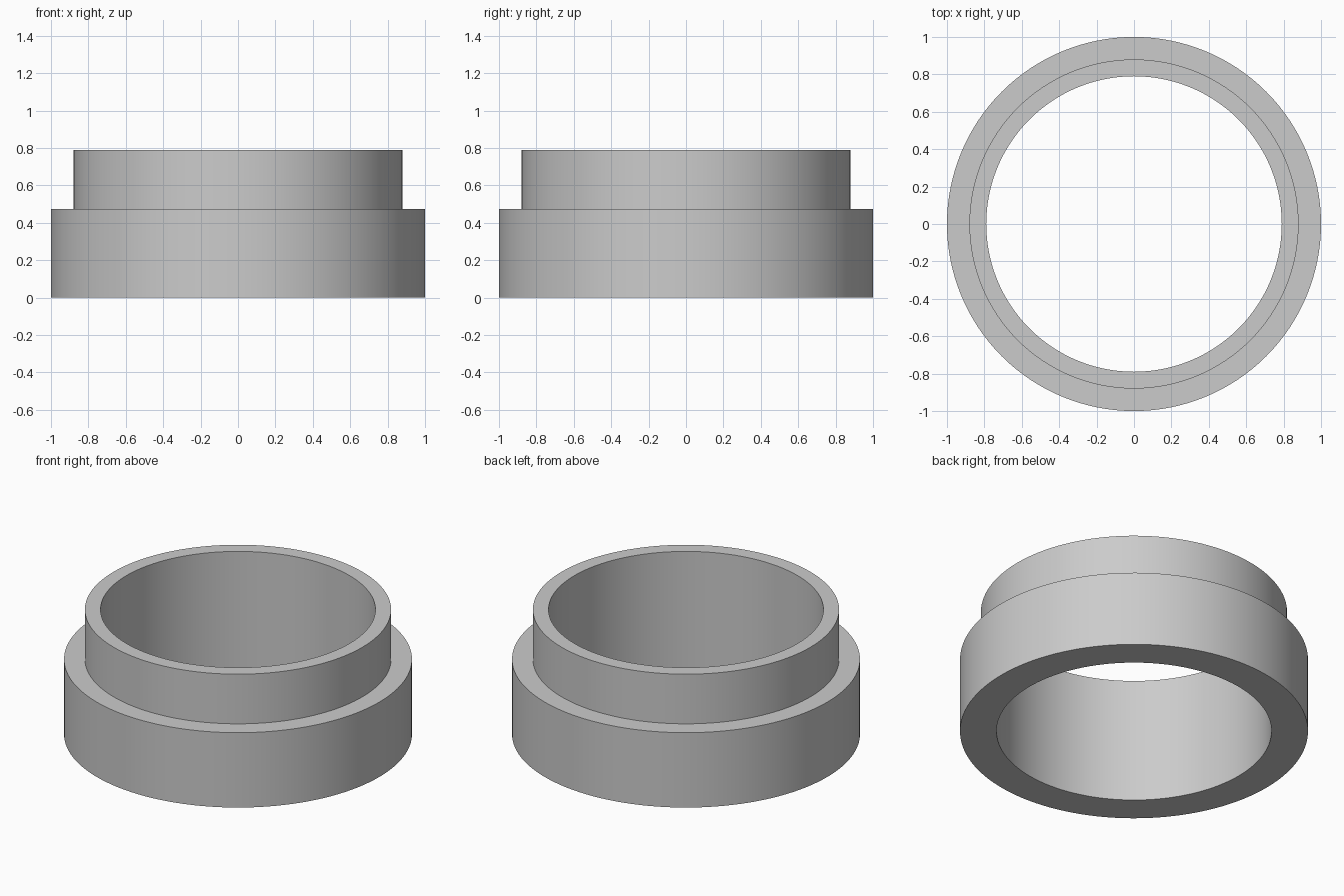
import bpy
import bmesh
import math

cube = bpy.data.objects.get("Cube")
if cube:
    bpy.data.objects.remove(cube, do_unlink=True)

SEGMENTS = 128

# Single plain grey material
grey = bpy.data.materials.new("light_grey")
grey.use_nodes = True
colour = (0.6, 0.6, 0.6, 1)
grey.diffuse_color = colour
grey.node_tree.nodes["Principled BSDF"].inputs["Base Color"].default_value = colour


def lathe(name, profile):
    """Revolve a closed (radius, height) profile around the z axis."""
    bm = bmesh.new()
    rings = []
    for i in range(SEGMENTS):
        a = math.tau * i / SEGMENTS
        rings.append([bm.verts.new((r * math.cos(a), r * math.sin(a), z))
                      for r, z in profile])
    n = len(profile)
    for i, ring in enumerate(rings):
        after = rings[(i + 1) % SEGMENTS]
        for j in range(n):
            k = (j + 1) % n
            bm.faces.new((ring[j], after[j], after[k], ring[k]))
    bmesh.ops.recalc_face_normals(bm, faces=bm.faces)
    mesh = bpy.data.meshes.new(name)
    bm.to_mesh(mesh)
    bm.free()
    mesh.materials.append(grey)
    obj = bpy.data.objects.new(name, mesh)
    bpy.context.collection.objects.link(obj)
    return obj


# Stepped ring: wide lower flange, narrower upper collar, straight bore
BORE, COLLAR, FLANGE = 0.79, 0.88, 1.0
STEP, TOP = 0.475, 0.79
ring = lathe("stepped_ring", [
    (BORE, 0), (FLANGE, 0), (FLANGE, STEP),
    (COLLAR, STEP), (COLLAR, TOP), (BORE, TOP),
])

# Smooth walls with crisp rims
bpy.ops.object.select_all(action="DESELECT")
ring.select_set(True)
bpy.context.view_layer.objects.active = ring
bpy.ops.object.shade_smooth_by_angle(angle=math.radians(30))
